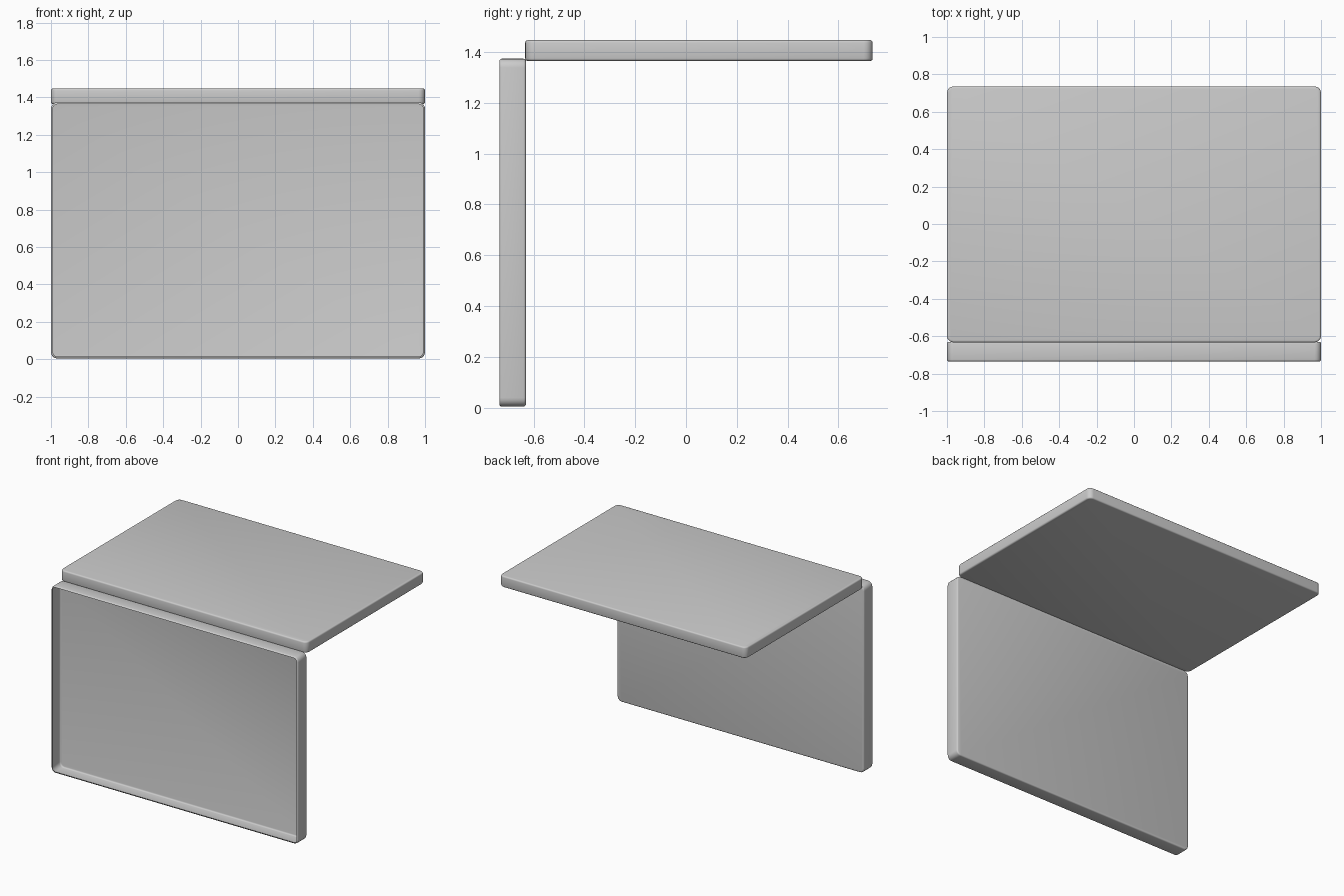
import bpy, bmesh
from mathutils import Vector

if "Cube" in bpy.data.objects:
    bpy.data.objects.remove(bpy.data.objects["Cube"])


def rounded_panel(name, lo, hi, axis, corner=0.035, rim=0.01, open_dir=None):
    """Box with rounded corners around the thin axis and softened rims."""
    lo, hi = Vector(lo), Vector(hi)
    bm = bmesh.new()
    bmesh.ops.create_cube(bm, size=1)
    for v in bm.verts:
        v.co = Vector([(lo[i] + hi[i]) / 2 + v.co[i] * (hi[i] - lo[i]) for i in range(3)])

    def along(e):
        return abs((e.verts[0].co - e.verts[1].co).normalized()[axis]) > 0.9

    # large corner rounding
    bmesh.ops.bevel(bm, geom=[e for e in bm.edges if along(e)], offset=corner,
                    segments=5, profile=0.5, affect='EDGES')
    # small rounding around both broad faces
    bmesh.ops.bevel(bm, geom=[e for e in bm.edges if not along(e)], offset=rim,
                    segments=3, profile=0.5, affect='EDGES')
    bm.normal_update()
    # open one broad side to leave a hollow tray
    if open_dir is not None:
        d = Vector(open_dir)
        broad = max((f for f in bm.faces if f.normal.dot(d) > 0.99), key=lambda f: f.calc_area())
        bmesh.ops.delete(bm, geom=[broad], context='FACES')
    me = bpy.data.meshes.new(name)
    bm.to_mesh(me)
    bm.free()
    ob = bpy.data.objects.new(name, me)
    bpy.context.collection.objects.link(ob)
    bpy.context.view_layer.objects.active = ob
    ob.select_set(True)
    bpy.ops.object.shade_smooth_by_angle(angle=0.6)
    ob.select_set(False)
    return ob


# horizontal slab on top
rounded_panel("top_slab", (-1, -0.633, 1.365), (1, 0.735, 1.447), axis=2)
# upright tray, open towards the front
rounded_panel("front_panel", (-1, -0.735, 0.004), (1, -0.63, 1.374), axis=1,
              open_dir=(0, -1, 0))
